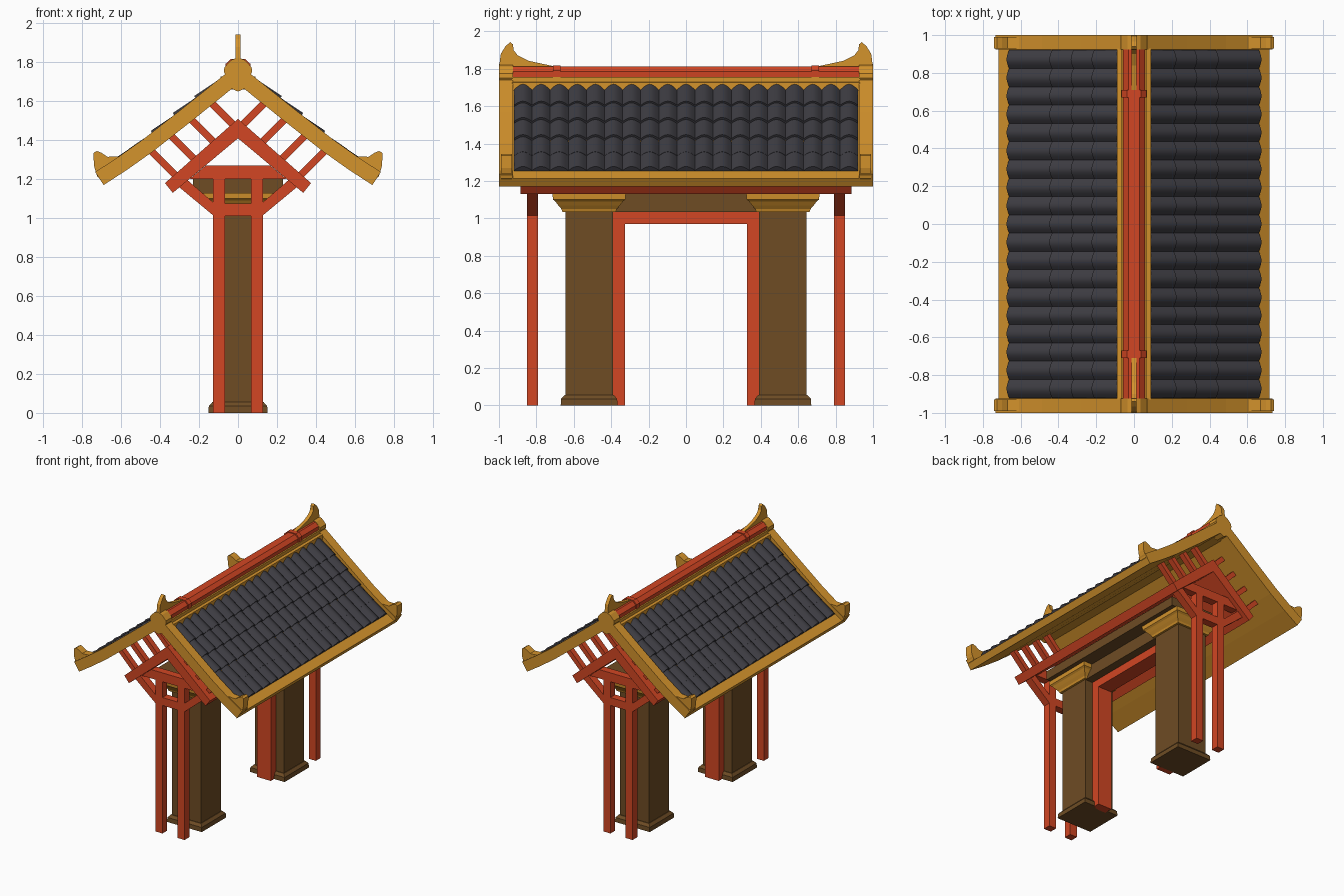
import bpy, bmesh, math
from mathutils import Vector

cube = bpy.data.objects.get("Cube")
if cube:
    bpy.data.objects.remove(cube, do_unlink=True)


def material(name, rgb):
    lin = [((c / 255 + 0.055) / 1.055) ** 2.4 for c in rgb] + [1]
    m = bpy.data.materials.new(name)
    m.use_nodes = True
    m.diffuse_color = lin
    m.node_tree.nodes["Principled BSDF"].inputs["Base Color"].default_value = lin
    return m


GOLD = material("gold trim", (212, 147, 44))
RED = material("red paint", (210, 70, 35))
BROWN = material("brown wood", (110, 76, 36))
SLATE = material("dark slate", (62, 61, 67))


def finish(bm, name, mat):
    bmesh.ops.recalc_face_normals(bm, faces=bm.faces)
    me = bpy.data.meshes.new(name)
    bm.to_mesh(me)
    bm.free()
    me.materials.append(mat)
    ob = bpy.data.objects.new(name, me)
    bpy.context.collection.objects.link(ob)
    return ob


def bridge(bm, rings):
    """Closed solid through a list of equal point rings."""
    rings = [[bm.verts.new(p) for p in ring] for ring in rings]
    for a, b in zip(rings, rings[1:]):
        for i in range(len(a)):
            j = (i + 1) % len(a)
            bm.faces.new((a[i], a[j], b[j], b[i]))
    bm.faces.new(rings[0])
    bm.faces.new(rings[-1])


def prism(name, mat, pts, lo, hi, axis="y"):
    """Extrude an (x, z) outline along y, or a (y, z) outline along x."""
    bm = bmesh.new()
    place = (lambda p, t: (p[0], t, p[1])) if axis == "y" else (lambda p, t: (t, p[0], p[1]))
    bridge(bm, [[place(p, t) for p in pts] for t in (lo, hi)])
    return finish(bm, name, mat)


def box(name, mat, x0, x1, y0, y1, z0, z1):
    return prism(name, mat, [(x0, z0), (x1, z0), (x1, z1), (x0, z1)], y0, y1)


def square_loft(name, mat, cy, steps):
    bm = bmesh.new()
    bridge(bm, [[(h * a, cy + h * b, z) for a, b in ((-1, -1), (1, -1), (1, 1), (-1, 1))]
                for z, h in steps])
    return finish(bm, name, mat)


def both(half):
    """Complete an outline from its right half."""
    return half + [(-x, z) for x, z in reversed(half)]


def flip(pts, s):
    return [(s * x, z) for x, z in pts]


# Roof curve: underside height, and bands parallel to it
UNDER = [(0, 1.69), (0.23, 1.505), (0.44, 1.34), (0.57, 1.248), (0.69, 1.17)]


def under_z(x):
    for (xa, za), (xb, zb) in zip(UNDER, UNDER[1:]):
        if x <= xb:
            return za + (zb - za) * (x - xa) / (xb - xa)
    return UNDER[-1][1]


def offset(d):
    out = [(0, UNDER[0][1] + d * 1.28)]
    for i in range(1, len(UNDER)):
        a, b = Vector(UNDER[i - 1]), Vector(UNDER[min(i + 1, len(UNDER) - 1)])
        t = (b - a).normalized()
        out.append((UNDER[i][0] - t.y * d, UNDER[i][1] + t.x * d))
    return out


def roof_band(d0, d1):
    top, low = offset(d1), offset(d0)
    return top + low[::-1] + flip(low[1:], -1) + flip(top[1:], -1)[::-1]


def gable_band(name, d0, d1, y0, y1):
    for side, s in (("left", 1), ("right", -1)):
        prism(f"{name}_{side}", GOLD, flip(offset(d1) + offset(d0)[::-1], s), y0, y1)


gable_band("roof_panel", 0, 0.052, -1, 1)

# Columns with bases and capitals, and the inner door frame
for end, e in (("front", -1), ("back", 1)):
    cy = e * 0.518
    square_loft(f"{end}_column", BROWN, cy, [(0.01, 0.127), (1.05, 0.127)])
    square_loft(f"{end}_column_base", BROWN, cy, [(0, 0.152), (0.035, 0.15), (0.055, 0.132)])
    square_loft(f"{end}_capital", GOLD, cy,
                [(1.035, 0.143), (1.05, 0.148), (1.07, 0.165), (1.09, 0.18),
                 (1.1, 0.193), (1.13, 0.196)])
    y0, y1 = sorted((e * 0.325, e * 0.392))
    box(f"{end}_door_jamb", RED, -0.06, 0.06, y0, y1, 0, 1.033)
box("door_header", RED, -0.06, 0.06, -0.325, 0.325, 0.97, 1.033)
box("lintel", BROWN, -0.125, 0.125, -0.4, 0.4, 1.033, 1.14)
box("top_plate", BROWN, -0.23, 0.23, -0.7, 0.7, 1.13, 1.2)

# Red inner roof running the whole length
prism("inner_roof", RED, [(0, 1.51), (0.375, 1.18), (0.335, 1.13), (0, 1.41),
                          (-0.335, 1.13), (-0.375, 1.18)], -0.885, 0.885)

# End frames: posts, cross bars, braces and rafter props
for end, e in (("front", -1), ("back", 1)):
    y0, y1 = e * 0.82 - 0.03, e * 0.82 + 0.03
    box(f"{end}_cross_bar", RED, -0.1, 0.1, y0, y1, 1.012, 1.075)
    prism(f"{end}_tie_beam", RED, both([(0.25, 1.2), (0.165, 1.27)]), y0, y1)
    for side, s in (("left", 1), ("right", -1)):
        xa, xb = sorted((s * 0.066, s * 0.128))
        box(f"{end}_{side}_post", RED, xa, xb, y0, y1, 0, 1.21)
        prism(f"{end}_{side}_brace", RED,
              flip([(0.12, 1.008), (0.315, 1.17), (0.265, 1.2), (0.12, 1.075)], s), y0, y1)
        for i, x in enumerate((0.13, 0.235, 0.34, 0.44)):
            z = under_z(x)
            t = (z - 1.51 + 0.88 * x) / 1.88 + 0.015
            w, up = 0.013, 0.015
            prism(f"{end}_{side}_prop_{i + 1}", RED,
                  flip([(x + up - w, z + up + w), (x + up + w, z + up - w),
                        (x - t + w, z - t - w), (x - t - w, z - t + w)], s),
                  y0 + 0.008, y1 - 0.008)

# Gable boards, eave horns, ridge caps and ridge horns
KNOB = [(0.0, 1.65), (0.085, 1.69), (0.087, 1.722), (0.06, 1.732), (0.072, 1.75),
        (0.07, 1.775), (0.035, 1.812), (0.0, 1.825)]
EAVE_HORN = [(0.70, 1.2), (0.722, 1.212), (0.74, 1.27), (0.742, 1.335), (0.725, 1.345),
             (0.7, 1.335), (0.67, 1.315), (0.61, 1.318), (0.575, 1.34), (0.55, 1.34),
             (0.48, 1.375), (0.48, 1.34)]
RIDGE_HORN = [(0.7, 1.75), (0.7, 1.812), (0.84, 1.842), (0.9, 1.872), (0.922, 1.9),
              (0.925, 1.93), (0.94, 1.943), (0.965, 1.92), (0.99, 1.88), (0.998, 1.82),
              (0.998, 1.75)]
for end, e in (("front", -1), ("back", 1)):
    y0, y1 = sorted((e * 0.925, e))
    gable_band(f"{end}_gable_board", 0.05, 0.08, y0, y1)
    prism(f"{end}_ridge_cap", GOLD, KNOB + flip(KNOB[1:-1], -1)[::-1], y0, y1)
    prism(f"{end}_ridge_horn", GOLD, flip(RIDGE_HORN, e), -0.014, 0.014, "x")
    y0, y1 = sorted((e * 0.93, e * 0.99))
    for side, s in (("left", 1), ("right", -1)):
        prism(f"{end}_{side}_eave_horn", GOLD, flip(EAVE_HORN, s), y0, y1)

# Ridge: stepped gold footing with a red roll on top
prism("ridge_footing", GOLD, both([(0.09, 1.66), (0.09, 1.727), (0.068, 1.73),
                                   (0.068, 1.755)]), -0.93, 0.93)
ROLL = [(0.055, 1.74), (0.058, 1.785), (0.03, 1.811)]
prism("ridge_roll", RED, both(ROLL), -0.93, 0.93)
for end, e in (("front", -1), ("back", 1)):
    y0, y1 = sorted((e * 0.67, e * 0.71))
    prism(f"{end}_ridge_collar", RED, both([(x + 0.007, z + 0.006) for x, z in ROLL]), y0, y1)

# Arched roof tiles in stepped rows
COLUMNS, STEPS, HALF = 19, 6, 0.92
PITCH = 2 * HALF / COLUMNS
ROWS = [(0.225, 1.627), (0.335, 1.54), (0.448, 1.448), (0.56, 1.357), (0.675, 1.278)]
for side, s in (("left", 1), ("right", -1)):
    bm = bmesh.new()
    for x, z in ROWS:
        low, run = Vector((x, z)), Vector((-0.137, 0.092))
        n = Vector((0.55, 0.83))
        for c in range(COLUMNS):
            y = -HALF + c * PITCH
            arch = [(k / STEPS * PITCH, -0.026 * (1 - math.sin(math.pi * k / STEPS)))
                    for k in range(STEPS + 1)]
            arch += [(PITCH, -0.042), (0, -0.042)]
            rings = []
            for p in (low, low + run):
                rings.append([(s * (p.x + n.x * h), y + dy, p.y + n.y * h) for dy, h in arch])
            bridge(bm, rings)
    tiles = finish(bm, f"{side}_roof_tiles", SLATE)
    bpy.ops.object.select_all(action="DESELECT")
    tiles.select_set(True)
    bpy.context.view_layer.objects.active = tiles
    bpy.ops.object.shade_smooth_by_angle(angle=math.radians(35))
